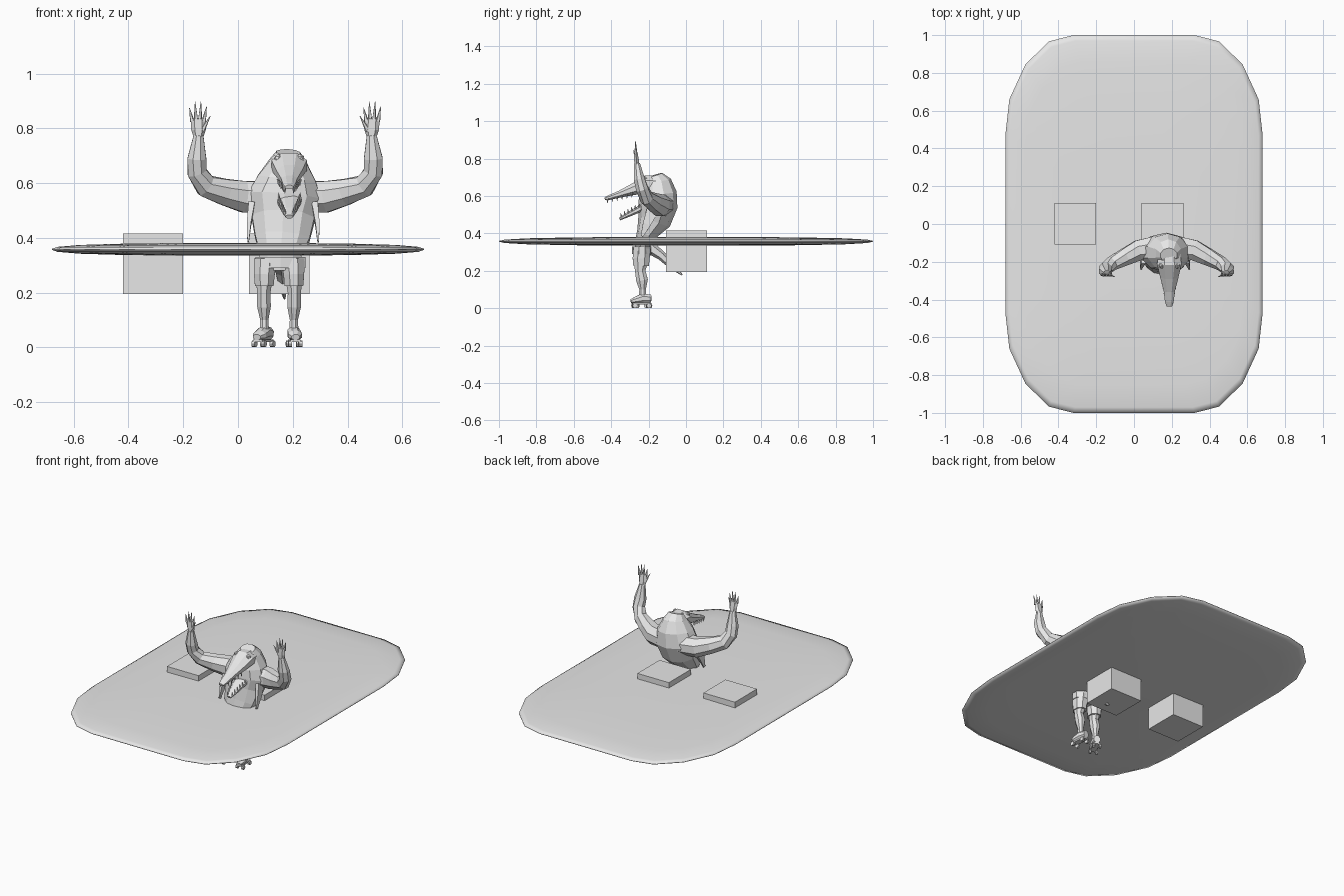
import bpy
import bmesh
from math import cos, sin, pi, radians
from mathutils import Vector, Matrix

default_cube = bpy.data.objects.get("Cube")
if default_cube:
    bpy.data.objects.remove(default_cube, do_unlink=True)

grey = bpy.data.materials.new("light grey")
grey.use_nodes = True
grey.diffuse_color = (0.8, 0.8, 0.8, 1)
grey.node_tree.nodes["Principled BSDF"].inputs["Base Color"].default_value = (0.8, 0.8, 0.8, 1)

X, Y, Z = Vector((1, 0, 0)), Vector((0, 1, 0)), Vector((0, 0, 1))


def finish(name, bm, smooth=False):
    """Turn a bmesh into a named grey object."""
    bmesh.ops.recalc_face_normals(bm, faces=bm.faces)
    for face in bm.faces:
        face.smooth = smooth
    mesh = bpy.data.meshes.new(name)
    bm.to_mesh(mesh)
    bm.free()
    mesh.materials.append(grey)
    obj = bpy.data.objects.new(name, mesh)
    bpy.context.collection.objects.link(obj)
    return obj


def skin(bm, rings):
    """Bridge equal rings of points and cap both ends."""
    loops = [[bm.verts.new(p) for p in ring] for ring in rings]
    count = len(loops[0])
    for low, high in zip(loops, loops[1:]):
        for i in range(count):
            j = (i + 1) % count
            bm.faces.new((low[i], low[j], high[j], high[i]))
    bm.faces.new(loops[0][::-1])
    bm.faces.new(loops[-1])


def tube(name, stations, hint=X, centre=0, side=1, sides=8):
    """Loft ellipses along a path; each station is x, y, z, radius along hint, other radius."""
    path = [Vector((centre + side * s[0], s[1], s[2])) for s in stations]
    rings = []
    for i, (point, s) in enumerate(zip(path, stations)):
        along = (path[min(i + 1, len(path) - 1)] - path[max(i - 1, 0)]).normalized()
        u = (hint - along * hint.dot(along)).normalized()
        v = along.cross(u)
        angles = [2 * pi * (k + 0.5) / sides for k in range(sides)]
        rings.append([point + u * s[3] * cos(a) + v * s[4] * sin(a) for a in angles])
    bm = bmesh.new()
    skin(bm, rings)
    return finish(name, bm)


def box(name, centre, size):
    bm = bmesh.new()
    place = Matrix.Translation(centre) @ Matrix.Diagonal((*size, 1))
    bmesh.ops.create_cube(bm, size=1, matrix=place)
    return finish(name, bm)


def spike(bm, base, tip, radius, sides=4):
    """Add a small pointed cone to a bmesh."""
    base, tip = Vector(base), Vector(tip)
    turn = (tip - base).to_track_quat("Z", "Y").to_matrix().to_4x4()
    bmesh.ops.create_cone(bm, cap_ends=True, segments=sides, radius1=radius, radius2=radius * 0.1,
                          depth=(tip - base).length,
                          matrix=Matrix.Translation((base + tip) / 2) @ turn)


# Rounded slab, thick in the middle and thin at the rim
corner = [(0.68, 0.48), (0.66, 0.66), (0.575, 0.845), (0.45, 0.967), (0.32, 1)]
outline = corner + [(-x, y) for x, y in corner[::-1]]
outline += [(-x, -y) for x, y in outline]
profile = [(0.3, 0.023), (0.6, 0.021), (0.85, 0.016), (0.97, 0.009), (1, 0.002)]
layers = [(s, -h) for s, h in profile] + [(s, h) for s, h in profile[::-1]]
bm = bmesh.new()
skin(bm, [[(x * s, y * s, 0.358 + h) for x, y in outline] for s, h in layers])
finish("slab", bm, smooth=True)

# Two blocks passing through the slab
for name, x in (("right_block", -0.31), ("left_block", 0.151)):
    box(name, (x, 0.002, 0.305), (0.22, 0.22, 0.22))

# Body, from hips up to the hunched neck
tube("torso", [
    (0.155, -0.23, 0.28, 0.08, 0.04), (0.155, -0.23, 0.34, 0.08, 0.045),
    (0.162, -0.21, 0.40, 0.105, 0.055), (0.165, -0.17, 0.47, 0.12, 0.09),
    (0.17, -0.15, 0.55, 0.14, 0.105), (0.178, -0.15, 0.62, 0.11, 0.10),
    (0.182, -0.155, 0.68, 0.07, 0.075), (0.184, -0.165, 0.712, 0.045, 0.04)], sides=10)
tube("belt", [(0.155, -0.235, z, 0.096, 0.054) for z in (0.29, 0.31, 0.33)], sides=10)
tube("tail", [
    (0.155, -0.2, 0.33, 0.035, 0.035), (0.16, -0.13, 0.28, 0.025, 0.025),
    (0.165, -0.07, 0.22, 0.015, 0.016), (0.17, -0.02, 0.178, 0.004, 0.004)], sides=6)

# Head with an open mouth
HEAD = 0.187
tube("upper_jaw", [
    (0, -0.13, 0.66, 0.06, 0.05), (0, -0.21, 0.665, 0.07, 0.05),
    (0, -0.28, 0.636, 0.052, 0.034), (0, -0.355, 0.61, 0.032, 0.02),
    (0, -0.41, 0.592, 0.025, 0.014), (0, -0.435, 0.585, 0.016, 0.008)], centre=HEAD)
tube("lower_jaw", [
    (0, -0.17, 0.57, 0.06, 0.035), (0, -0.24, 0.535, 0.048, 0.02),
    (0, -0.31, 0.5, 0.03, 0.014), (0, -0.355, 0.477, 0.014, 0.008)], centre=HEAD)

upper_teeth, lower_teeth, eyes = bmesh.new(), bmesh.new(), bmesh.new()
for side in (-1, 1):
    for i in range(6):
        t = i / 5
        x = HEAD + side * (0.04 - 0.024 * t)
        y, z = -0.29 - 0.13 * t, 0.615 - 0.03 * t
        spike(upper_teeth, (x, y, z), (x, y, z - 0.024), 0.006)
        y, z = -0.25 - 0.095 * t, 0.54 - 0.055 * t
        spike(lower_teeth, (x, y, z), (x, y - 0.004, z + 0.025), 0.006)
    bmesh.ops.create_icosphere(eyes, subdivisions=1, radius=0.017,
                               matrix=Matrix.Translation((HEAD + side * 0.04, -0.22, 0.69)))
finish("upper_teeth", upper_teeth)
finish("lower_teeth", lower_teeth)
finish("eyes", eyes)

# Raised arms, hands and hanging vest points
ARMS = 0.172
for label, side in (("right", -1), ("left", 1)):
    tube(label + "_arm", [
        (0.06, -0.13, 0.55, 0.07, 0.06), (0.15, -0.14, 0.55, 0.058, 0.062),
        (0.22, -0.175, 0.567, 0.048, 0.052), (0.29, -0.21, 0.59, 0.038, 0.044),
        (0.322, -0.235, 0.64, 0.035, 0.038), (0.322, -0.25, 0.69, 0.032, 0.037),
        (0.316, -0.262, 0.775, 0.017, 0.019)], hint=Y, centre=ARMS, side=side)
    tube(label + "_palm", [
        (0.316, -0.262, 0.765, 0.016, 0.017), (0.316, -0.265, 0.795, 0.014, 0.027),
        (0.318, -0.268, 0.835, 0.01, 0.027)], hint=Y, centre=ARMS, side=side, sides=6)
    fingers = bmesh.new()
    for i, height in enumerate((0.875, 0.897, 0.897, 0.88)):
        spread = (i - 1.5) * 0.014
        x = ARMS + side * 0.318
        spike(fingers, (x + spread, -0.268, 0.825), (x + spread * 1.5, -0.27, height), 0.009, 5)
    spike(fingers, (x - side * 0.015, -0.268, 0.79), (x - side * 0.045, -0.28, 0.845), 0.01, 5)
    finish(label + "_fingers", fingers)
    tube(label + "_vest_point", [
        (0.115, -0.18, 0.52, 0.016, 0.045), (0.125, -0.21, 0.45, 0.011, 0.03),
        (0.128, -0.235, 0.385, 0.004, 0.01)], centre=0.165, side=side, sides=4)

# Legs, shorts and roller skates
HIPS = 0.15
for label, side, splay in (("right", -1, 25), ("left", 1, 6)):
    tube(label + "_leg", [
        (0.05, -0.235, 0.31, 0.038, 0.042), (0.054, -0.24, 0.25, 0.033, 0.042),
        (0.056, -0.245, 0.2, 0.026, 0.03), (0.055, -0.235, 0.15, 0.027, 0.034),
        (0.054, -0.232, 0.1, 0.016, 0.019), (0.054, -0.232, 0.05, 0.019, 0.023)],
        centre=HIPS, side=side)
    tube(label + "_shorts", [
        (0.05, -0.235, 0.32, 0.046, 0.05), (0.054, -0.24, 0.265, 0.041, 0.049),
        (0.054, -0.24, 0.225, 0.037, 0.045)], centre=HIPS, side=side)
    ankle = Matrix.Translation((HIPS + side * 0.054, -0.23, 0))
    pivot = ankle @ Matrix.Rotation(radians(side * splay), 4, "Z")
    boot = tube(label + "_boot", [
        (0, 0.042, 0.05, 0.02, 0.024), (0, 0, 0.053, 0.025, 0.029),
        (0, -0.04, 0.043, 0.028, 0.02), (0, -0.065, 0.037, 0.016, 0.011)])
    plate = box(label + "_skate_plate", (0, -0.008, 0.024), (0.036, 0.1, 0.008))
    wheels = bmesh.new()
    for x in (-0.019, 0.019):
        for y in (-0.045, 0.03):
            bmesh.ops.create_cone(
                wheels, cap_ends=True, segments=10, radius1=0.013, radius2=0.013, depth=0.013,
                matrix=Matrix.Translation((x, y, 0.013)) @ Matrix.Rotation(pi / 2, 4, "Y"))
    for part in (boot, plate, finish(label + "_wheels", wheels)):
        part.data.transform(pivot)
